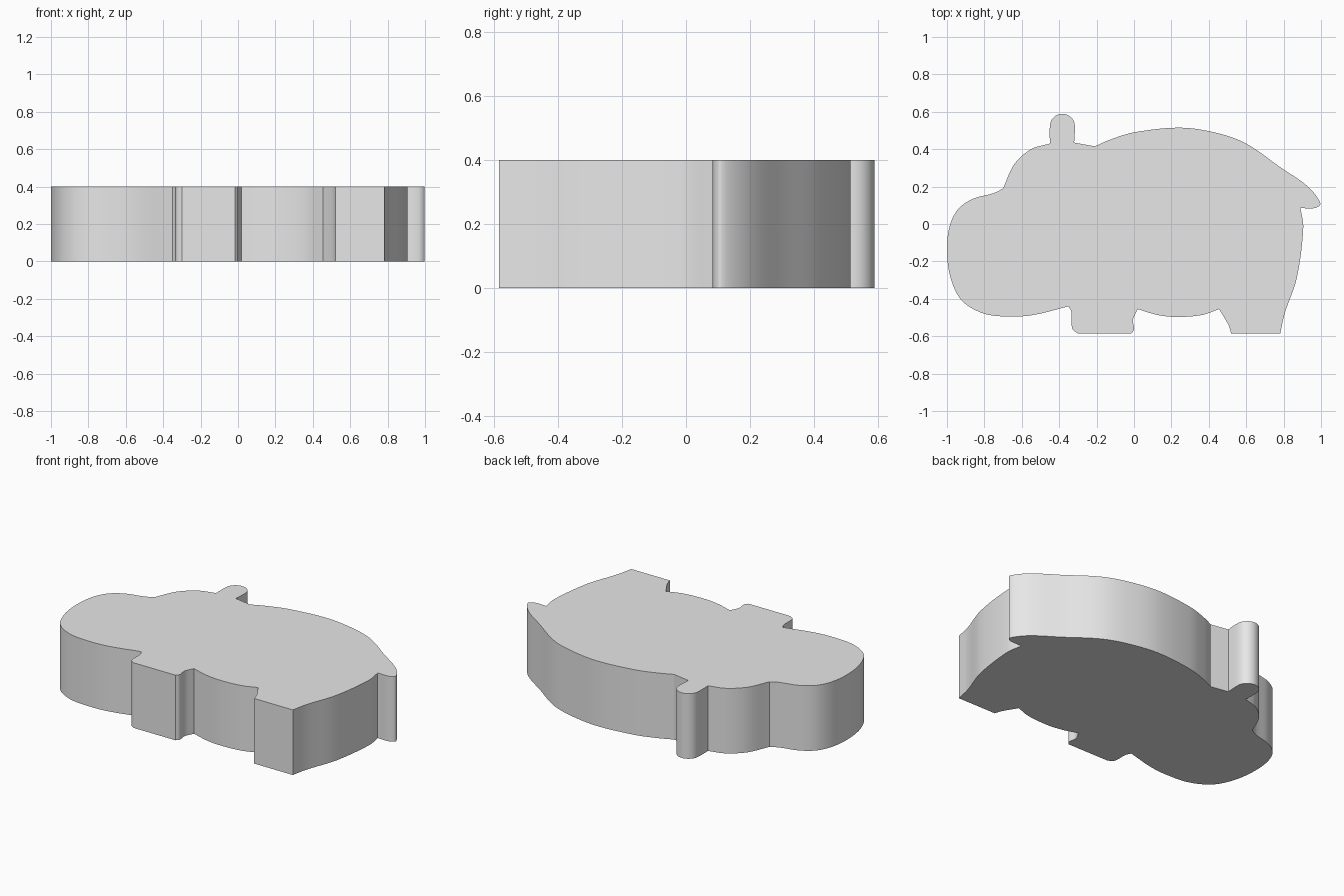
import bpy
import bmesh
import math
from mathutils import Vector

if "Cube" in bpy.data.objects:
    bpy.data.objects.remove(bpy.data.objects["Cube"])

THICKNESS = 0.40
STEPS = 6


def arc(cx, cy, r, n):
    """Upper half circle, left to right."""
    return [(cx - r * math.cos(math.pi * i / n), cy + r * math.sin(math.pi * i / n))
            for i in range(n + 1)]


# Smooth runs of the silhouette, clockwise; each ends at the corner starting the next
RUNS = [
    # forehead
    [(-.70, .19), (-.64, .32), (-.55, .40)],
    # ear
    [(-.45, .43)] + arc(-.383, .522, .067, 6),
    # neck
    [(-.32, .435)],
    # back and tail
    [(-.21, .415), (-.13, .45), (0, .49), (.25, .515), (.45, .485), (.60, .43),
     (.78, .305), (.93, .20), (.997, .11), (.97, .086)],
    # rump
    [(.89, .085), (.905, -.02), (.87, -.29), (.805, -.48)],
    # hind foot
    [(.782, -.585)],
    [(.52, -.585), (.505, -.54)],
    # belly
    [(.455, -.455), (.36, -.487), (.22, -.497), (.12, -.485)],
    # front leg
    [(.02, -.455), (-.005, -.51), (0, -.565)],
    [(-.015, -.585)],
    [(-.30, -.585), (-.33, -.56), (-.335, -.47)],
    # chin and muzzle
    [(-.35, -.44), (-.53, -.485), (-.65, -.495), (-.80, -.48), (-.92, -.41),
     (-.98, -.29), (-1, -.14), (-.985, -.01), (-.94, .08), (-.86, .135), (-.75, .165)],
]


def smooth_run(run, end):
    """Curve through a run up to the next corner, leaving that corner out."""
    p = [Vector(q) for q in run + [end]]
    if len(p) == 2:
        return p[:1]
    p = [p[0] * 2 - p[1]] + p + [p[-1] * 2 - p[-2]]
    out = []
    for a, b, c, d in zip(p, p[1:], p[2:], p[3:]):
        # tangents scaled to the segment keep uneven spacing free of overshoot
        ab, bc, cd = (b - a).length, (c - b).length, (d - c).length
        m1 = (c - a) / (ab + bc) * bc
        m2 = (d - b) / (bc + cd) * bc
        for i in range(STEPS):
            t = i / STEPS
            out.append(b * (2*t**3 - 3*t**2 + 1) + m1 * (t**3 - 2*t**2 + t)
                       + c * (3*t**2 - 2*t**3) + m2 * (t**3 - t**2))
    return out


# Flat animal silhouette raised to a slab
bm = bmesh.new()
outline = []
for run, following in zip(RUNS, RUNS[1:] + RUNS[:1]):
    outline += smooth_run(run, following[0])
base = bm.faces.new([bm.verts.new((q.x, q.y, 0)) for q in outline])
raised = bmesh.ops.extrude_face_region(bm, geom=[base], use_keep_orig=True)
for v in raised["geom"]:
    if isinstance(v, bmesh.types.BMVert):
        v.co.z = THICKNESS
bmesh.ops.recalc_face_normals(bm, faces=bm.faces)
bmesh.ops.triangulate(bm, faces=[f for f in bm.faces if len(f.verts) > 4])

mesh = bpy.data.meshes.new("animal_slab")
bm.to_mesh(mesh)
bm.free()
slab = bpy.data.objects.new("animal_slab", mesh)
bpy.context.collection.objects.link(slab)

grey = bpy.data.materials.new("light grey")
grey.diffuse_color = (0.8, 0.8, 0.8, 1)
grey.use_nodes = True
grey.node_tree.nodes["Principled BSDF"].inputs["Base Color"].default_value = grey.diffuse_color
mesh.materials.append(grey)

bpy.context.view_layer.objects.active = slab
slab.select_set(True)
bpy.ops.object.shade_smooth_by_angle(angle=math.radians(30))
